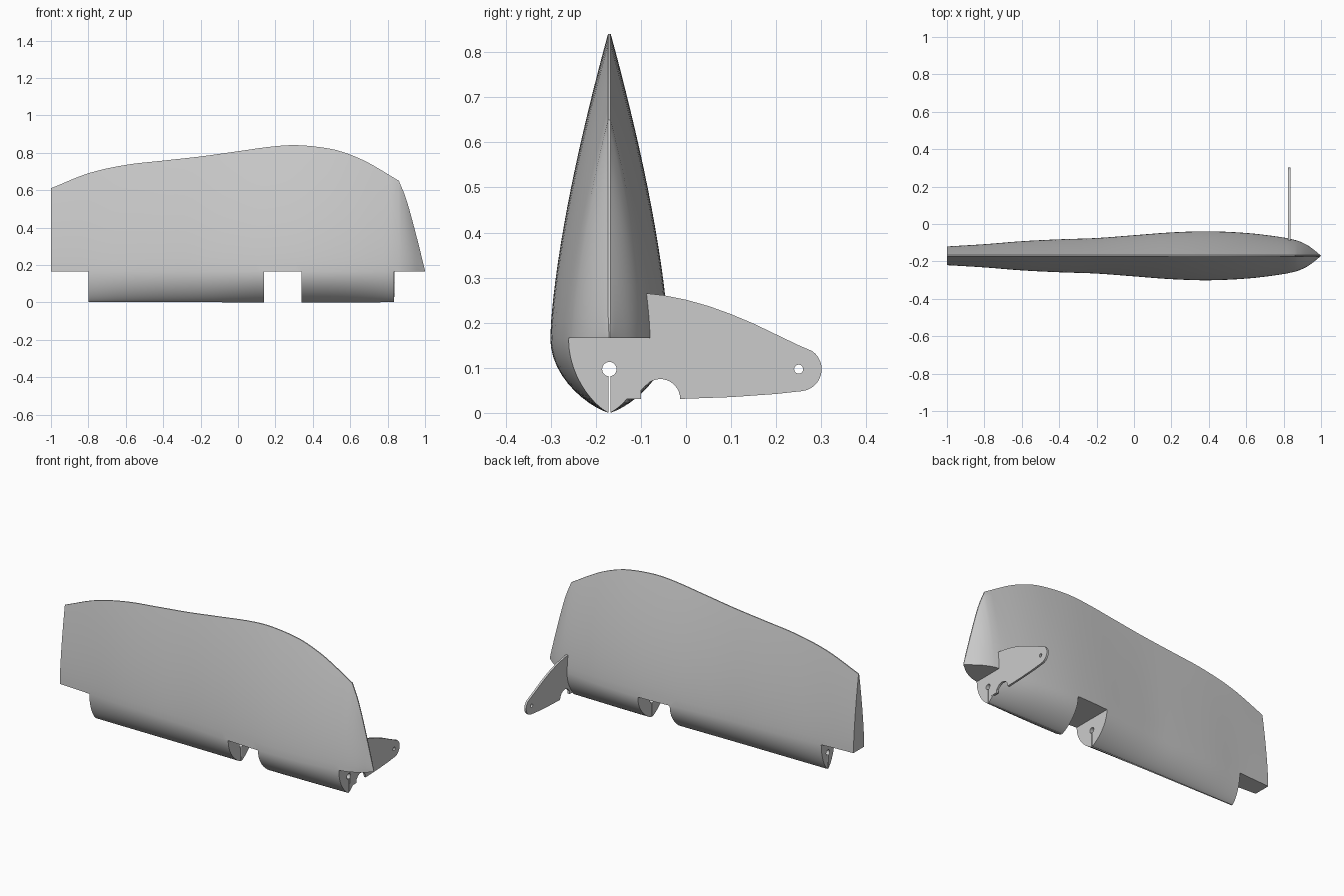
import bpy, bmesh, math

if "Cube" in bpy.data.objects:
    bpy.data.objects.remove(bpy.data.objects["Cube"])

YC = -0.17      # hinge plane
ZW = 0.166      # height of widest point and of the notch ceilings
HINGE_Z = 0.097

grey = bpy.data.materials.new("plain grey")
grey.diffuse_color = (0.6, 0.6, 0.6, 1)
grey.use_nodes = True
grey.node_tree.nodes["Principled BSDF"].inputs["Base Color"].default_value = grey.diffuse_color


def curve(pts, x):
    """Smooth interpolation through (x, value) points."""
    n = len(pts)
    i = max(j for j in range(n - 1) if pts[j][0] <= x + 1e-9)

    def slope(j):
        a, b = pts[max(j - 1, 0)], pts[min(j + 1, n - 1)]
        return (b[1] - a[1]) / (b[0] - a[0])
    (x0, v0), (x1, v1) = pts[i], pts[i + 1]
    d = x1 - x0
    t = (x - x0) / d
    return (v0 * (2*t**3 - 3*t*t + 1) + v1 * (3*t*t - 2*t**3)
            + d * slope(i) * (t**3 - 2*t*t + t) + d * slope(i + 1) * (t**3 - t*t))


HEIGHT = [(-1, .61), (-.8, .69), (-.6, .735), (-.4, .758), (-.2, .78), (0, .808),
          (.2, .835), (.33, .84), (.5, .82), (.6, .79), (.7, .745), (.86, .65)]
TIP = [(.86, .65), (.9, .55), (.95, .37), (1, .17)]
WIDTH = [(-1, .05), (-.8, .062), (-.6, .078), (-.4, .088), (-.2, .095), (0, .11),
         (.2, .125), (.4, .131), (.6, .122), (.75, .105), (.86, .085), (.93, .055), (1, .001)]


def make(name, bm):
    bmesh.ops.recalc_face_normals(bm, faces=bm.faces)
    me = bpy.data.meshes.new(name)
    bm.to_mesh(me)
    bm.free()
    ob = bpy.data.objects.new(name, me)
    bpy.context.collection.objects.link(ob)
    me.materials.append(grey)
    return ob


def box(x0, x1, y0, y1, z0, z1):
    bm = bmesh.new()
    bmesh.ops.create_cube(bm, size=1)
    for v in bm.verts:
        v.co = (x0 + (v.co.x + .5) * (x1 - x0), y0 + (v.co.y + .5) * (y1 - y0),
                z0 + (v.co.z + .5) * (z1 - z0))
    return make("cutter", bm)


def prism(name, outline, x0, x1):
    """Extrude a (y, z) outline along x."""
    bm = bmesh.new()
    f = bm.faces.new([bm.verts.new((x0, y, z)) for y, z in outline])
    r = bmesh.ops.extrude_face_region(bm, geom=[f])
    for v in r["geom"]:
        if isinstance(v, bmesh.types.BMVert):
            v.co.x = x1
    return make(name, bm)


def arc(cy, cz, r, a0, a1, n):
    return [(cy + r * math.cos(math.radians(a0 + (a1 - a0) * k / n)),
             cz + r * math.sin(math.radians(a0 + (a1 - a0) * k / n))) for k in range(n + 1)]


def rod(y, z, r, x0, x1):
    return prism("cutter", arc(y, z, r, 0, 360, 24)[:-1], x0, x1)


def cut(ob, cutters):
    bpy.context.view_layer.objects.active = ob
    for c in cutters:
        m = ob.modifiers.new("cut", "BOOLEAN")
        m.operation, m.solver, m.object = "DIFFERENCE", "EXACT", c
        bpy.ops.object.modifier_apply(modifier=m.name)
        bpy.data.objects.remove(c)


# Tapered, teardrop-section surface lofted along x
xs = [-1 + 1.86 * k / 44 for k in range(45)] + [.86 + .14 * k / 10 for k in range(1, 11)]
bm = bmesh.new()
rings = []
for x in xs:
    h = curve(HEIGHT, x) if x < .86 else curve(TIP, x)
    w = curve(WIDTH, x)
    side = []
    for k in range(1, 13):                                   # rounded nose
        u = math.cos(math.pi / 2 * k / 12)
        side.append((w * (1 - u * u) ** .77, ZW * (1 - u)))
    for k in range(1, 17):                                   # long taper to the edge
        t = k / 16
        side.append((w * (1 - t ** 1.45) + min(.003, w) * t, ZW + (h - ZW) * t))
    ring = [(0, 0)] + side + [(-y, z) for y, z in reversed(side)]
    rings.append([bm.verts.new((x, YC + y, z)) for y, z in ring])
n = len(rings[0])
for a, b in zip(rings, rings[1:]):
    for i in range(n):
        bm.faces.new((a[i], a[(i + 1) % n], b[(i + 1) % n], b[i]))
bm.faces.new(rings[0])
bm.faces.new(rings[-1])
surface = make("control_surface", bm)

# Hinge notches, hinge bore and the thin slot below it
cut(surface, [box(a, b, -.6, .4, -.1, ZW) for a, b in ((-1.2, -.8), (.14, .34), (.835, 1.2))])
cut(surface, [rod(YC, HINGE_Z, .016, -.9, .9),
              box(-.9, .9, YC - .002, YC + .002, -.1, HINGE_Z - .01)])

# Control horn plate with its rounded end, relief notch and link hole
outline = [(YC + .01, .165), (-.08, .165), (-.095, .266), (-.05, .261), (0, .251), (.05, .237),
           (.1, .219), (.15, .198), (.2, .174), (.25, .150)]
outline += arc(.252, .097, .049, 55, -85, 12)
outline += [(.2, .042), (.1, .035), (-.012, .031)]
outline += arc(-.057, .031, .044, 0, 125, 12)
outline += [(-.1, .05), (-.1, .031), (-.122, .031), (YC + .03, .03), (YC + .01, .05)]
horn = prism("control_horn", outline, .824, .836)
cut(horn, [rod(YC, HINGE_Z, .016, .7, .9), rod(.25, .097, .01, .7, .9)])

for ob in (surface, horn):
    bpy.ops.object.select_all(action="DESELECT")
    ob.select_set(True)
    bpy.context.view_layer.objects.active = ob
    bpy.ops.object.shade_smooth_by_angle(angle=math.radians(30))
